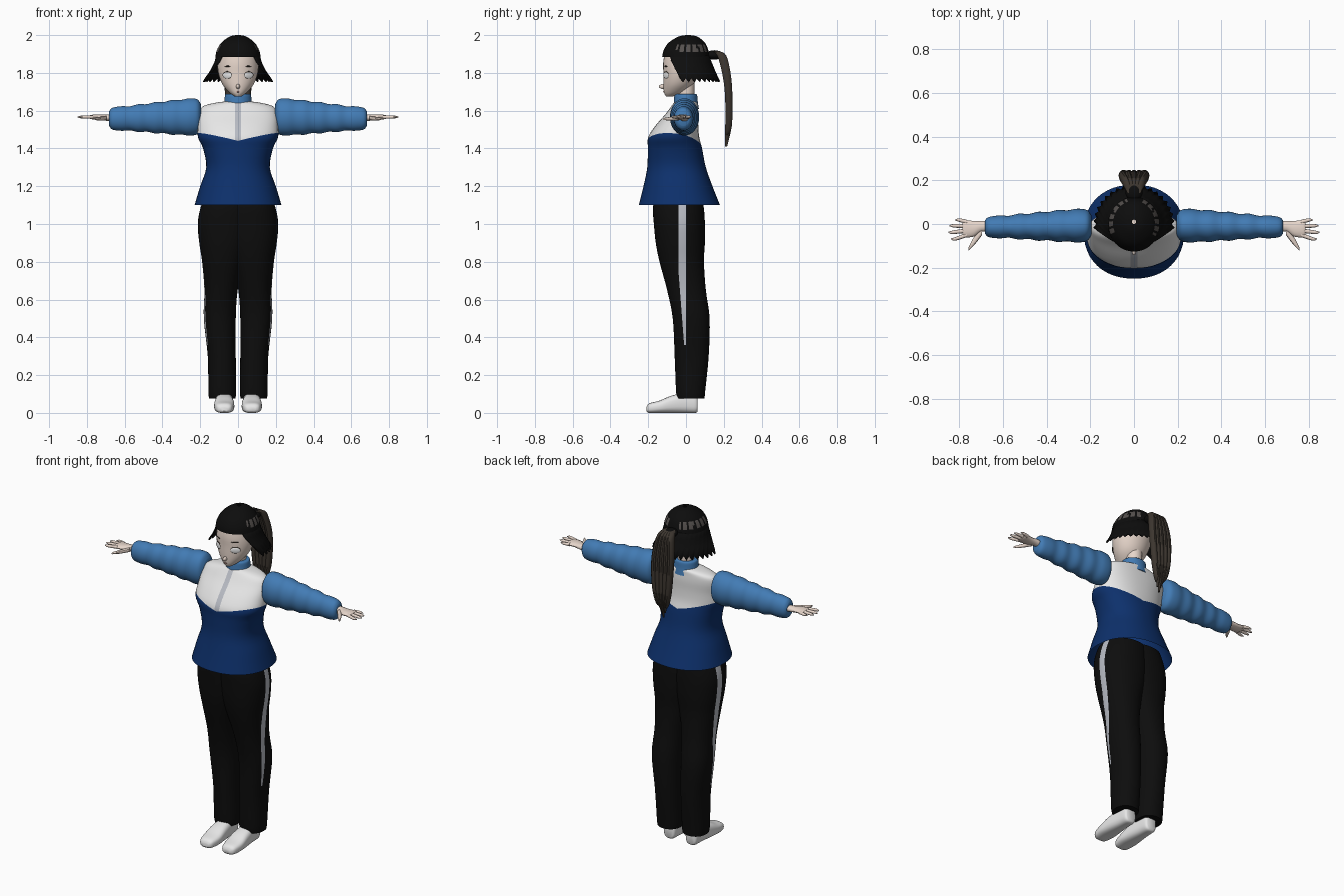
import bpy, bmesh, math
from mathutils import Matrix, Vector

if "Cube" in bpy.data.objects:
    bpy.data.objects.remove(bpy.data.objects["Cube"], do_unlink=True)


def material(name, *rgb):
    m = bpy.data.materials.new(name)
    m.use_nodes = True
    m.diffuse_color = (*rgb, 1)
    bsdf = next(n for n in m.node_tree.nodes if n.type == "BSDF_PRINCIPLED")
    bsdf.inputs["Base Color"].default_value = (*rgb, 1)
    return m


NAVY = material("navy", .004, .03, .15)
BLUE = material("sky blue", .055, .2, .46)
WHITE = material("white", .85, .85, .85)
GREY = material("light grey", .48, .5, .55)
BLACK = material("black", .004, .004, .004)
SKIN = material("skin", .83, .7, .62)
BROWN = material("dark brown", .045, .036, .028)
SHEEN = material("hair sheen", .09, .08, .075)
PINK = material("lip", .5, .25, .22)
made = []


def finish(name, bm, mats, paint=None, mirror=False):
    bmesh.ops.recalc_face_normals(bm, faces=bm.faces)
    for f in bm.faces:
        if paint:
            f.material_index = paint(f.calc_center_median())
    mesh = bpy.data.meshes.new(name)
    bm.to_mesh(mesh)
    bm.free()
    for m in mats:
        mesh.materials.append(m)
    ob = bpy.data.objects.new(name, mesh)
    bpy.context.collection.objects.link(ob)
    if mirror:
        ob.modifiers.new("mirror", "MIRROR").use_mirror_merge = False
    made.append(ob)
    return ob


def smooth_sections(secs, steps):
    # Catmull-Rom interpolation through the measured sections
    out = []
    for i in range(len(secs) - 1):
        p = [Vector(secs[min(max(i + k, 0), len(secs) - 1)]) for k in (-1, 0, 1, 2)]
        for s in range(steps):
            t = s / steps
            out.append(p[1] + .5 * t * (p[2] - p[0] + t * (
                2 * p[0] - 5 * p[1] + 4 * p[2] - p[3] + t * (3 * (p[1] - p[2]) + p[3] - p[0]))))
    return out + [Vector(secs[-1])]


def loft(name, axis, secs, mats, n=32, power=2, caps=True, steps=4,
         cuts=(), paint=None, mirror=False):
    """Section: position on axis, then low and high bounds on the other two axes."""
    bm = bmesh.new()
    rings = []
    order = {"x": (2, 0, 1), "y": (0, 2, 1), "z": (0, 1, 2)}[axis]
    for t, a0, a1, b0, b1 in smooth_sections(secs, steps):
        ring = []
        for i in range(n):
            w = 2 * math.pi * i / n
            c, s = math.cos(w), math.sin(w)
            u = math.copysign(abs(c) ** (2 / power), c)
            v = math.copysign(abs(s) ** (2 / power), s)
            p = ((a0 + a1 + (a1 - a0) * u) / 2, (b0 + b1 + (b1 - b0) * v) / 2, t)
            ring.append(bm.verts.new([p[k] for k in order]))
        rings.append(ring)
    for lo, hi in zip(rings, rings[1:]):
        for i in range(n):
            j = (i + 1) % n
            bm.faces.new((lo[i], lo[j], hi[j], hi[i]))
    if caps:
        bm.faces.new(rings[0])
        bm.faces.new(rings[-1])
    for co, no in cuts:
        bmesh.ops.bisect_plane(bm, geom=bm.verts[:] + bm.edges[:] + bm.faces[:],
                               plane_co=co, plane_no=no)
    return finish(name, bm, mats, paint, mirror)


def sym(*rows):
    # sections centred on x = 0
    return [(z, -w, w, y0, y1) for z, w, y0, y1 in rows]


def blob(name, co, size, mat, turn=0, mirror=False):
    bm = bmesh.new()
    mtx = Matrix.Translation(co) @ Matrix.Rotation(turn, 4, "Z") @ Matrix.Diagonal((*size, 1))
    bmesh.ops.create_uvsphere(bm, u_segments=20, v_segments=12, radius=1, matrix=mtx)
    return finish(name, bm, [mat], mirror=mirror)


# Jacket: navy body, white yoke with a sloping lower edge, grey zip
def jacket_colour(c):
    if c.z - .25 * abs(c.x) + .1 * c.y < 1.42:
        return 0
    return 2 if abs(c.x) < .015 and c.y < -.03 else 1


loft("jacket", "z", sym(
    (1.10, .23, -.25, .18), (1.2, .2, -.225, .14), (1.3, .168, -.205, .105),
    (1.4, .185, -.202, .085), (1.46, .212, -.2, .07), (1.52, .212, -.162, .065),
    (1.58, .208, -.11, .065), (1.62, .19, -.08, .062), (1.64, .13, -.065, .06),
    (1.65, .06, -.05, .05)), [NAVY, WHITE, GREY], n=48, power=2.2, caps=False,
    cuts=[((0, 0, 1.42), (-.25, .1, 1)), ((0, 0, 1.42), (.25, .1, 1)),
          ((.015, 0, 0), (1, 0, 0)), ((-.015, 0, 0), (1, 0, 0))], paint=jacket_colour)
loft("collar", "z", sym((1.61, .078, -.068, .068), (1.65, .072, -.064, .062),
                        (1.685, .068, -.06, .058), (1.688, .055, -.045, .045)), [BLUE])

# Sleeves with soft puffs along the arm
sleeve = [(.195, -.05, .04, 1.5, 1.63), (.215, -.077, .064, 1.475, 1.66),
          (.26, -.085, .07, 1.468, 1.665)]
for i in range(1, 9):
    t = i / 9
    puff = .003 * (-1) ** i
    sleeve.append((.26 + .4 * t, -.085 + .025 * t - puff, .07 - .038 * t + puff,
                   1.468 + .032 * t - puff, 1.665 - .05 * t + puff))
sleeve += [(.665, -.06, .032, 1.5, 1.615), (.682, -.045, .018, 1.52, 1.597)]
loft("sleeve", "x", sleeve, [BLUE], mirror=True)

# Hands
loft("palm", "x", [(.66, -.038, .015, 1.54, 1.582), (.7, -.036, .014, 1.547, 1.58),
                   (.735, -.058, .014, 1.55, 1.58), (.775, -.06, .018, 1.555, 1.578),
                   (.785, -.05, .01, 1.56, 1.574)], [SKIN], n=16, mirror=True)
for finger, y, tip_x, tip_y in (("index", -.05, .838, -.068), ("middle", -.03, .85, -.038),
                                ("ring", -.01, .845, -.008), ("little", .009, .82, .018)):
    loft(finger + "_finger", "x", [
        (.765, y - .01, y + .01, 1.556, 1.576),
        (tip_x - .02, tip_y - .008, tip_y + .008, 1.559, 1.574),
        (tip_x, tip_y - .002, tip_y + .002, 1.564, 1.568)], [SKIN], n=10, mirror=True)
loft("thumb", "x", [(.695, -.05, -.01, 1.55, 1.575), (.73, -.095, -.055, 1.547, 1.568),
                    (.757, -.122, -.106, 1.55, 1.562)], [SKIN], n=10, mirror=True)


# Trousers with a tapering side stripe
def stripe(c):
    return int(c.x > .09 and c.z > .36 and -.04 < c.y < 0 and c.z + 13 * c.y > .23)


loft("trouser_leg", "z", [
    (1.14, -.08, .18, -.165, .085), (1.08, -.08, .2, -.175, .095), (1.0, -.08, .213, -.17, .1),
    (.9, -.06, .205, -.16, .1), (.8, -.03, .19, -.14, .095), (.65, .002, .178, -.1, .105),
    (.5, .012, .181, -.07, .125), (.3, .012, .16, -.06, .12), (.12, .01, .157, -.053, .102),
    (.075, .014, .153, -.047, .098)], [BLACK, GREY], n=40, power=2.2, mirror=True,
    cuts=[((0, -.04, 0), (0, 1, 0)), ((0, 0, 0), (0, 1, 0)), ((0, 0, .36), (0, 0, 1)),
          ((0, 0, .23), (0, 13, 1))], paint=stripe)

# Shoes
loft("shoe", "y", [
    (-.21, .05, .095, .01, .03), (-.195, .032, .115, 0, .05), (-.14, .02, .126, 0, .065),
    (-.08, .022, .124, 0, .09), (0, .03, .115, 0, .108), (.05, .035, .11, 0, .1),
    (.062, .045, .1, .01, .08)], [WHITE], n=28, power=2.8, mirror=True)

# Head and face
loft("neck", "z", sym((1.62, .045, -.045, .045), (1.76, .045, -.045, .045)), [SKIN])
loft("head", "z", sym(
    (1.675, .015, -.105, -.07), (1.695, .045, -.116, -.01), (1.74, .083, -.12, .04),
    (1.8, .105, -.12, .07), (1.86, .108, -.12, .09), (1.92, .098, -.105, .09),
    (1.96, .06, -.06, .06)), [SKIN])
blob("nose", (0, -.12, 1.728), (.01, .023, .013), SKIN)
blob("mouth", (0, -.117, 1.7), (.011, .004, .003), PINK)
blob("eye_rim", (.057, -.105, 1.789), (.029, .003, .02), BROWN, .55, True)
blob("eye_white", (.057, -.106, 1.787), (.027, .0045, .017), WHITE, .55, True)
blob("eyebrow", (.055, -.106, 1.835), (.022, .003, .003), BROWN, .55, True)


# Hair: cap with streaks of sheen
def sheen(c):
    streak = int(math.atan2(c.x, c.y) * 9 + 40) % 3
    return int(1.91 < c.z < 1.95 and c.y > -.05 and abs(c.x) > .03 and streak > 0)


loft("hair_cap", "z", sym(
    (2.0, .01, .0, .02), (1.992, .045, -.04, .06), (1.96, .088, -.092, .1),
    (1.92, .112, -.118, .118), (1.885, .12, -.126, .125)), [BLACK, SHEEN],
    n=64, caps=False, paint=sheen)

# Hair: flared bob with a jagged lower edge, open at the face
bm = bmesh.new()
rows = []
levels = ((1.91, .113, .118, 2.4), (1.86, .124, .135, 2.2),
          (1.81, .148, .155, 1.95), (1.765, .18, .175, 1.75))
for k, (z, rx, ry, reach) in enumerate(levels):
    row = []
    for i in range(41):
        a = reach * (i / 20 - 1)
        jag = (i % 2 - .5) * k
        r = 1 + .025 * jag
        row.append(bm.verts.new((rx * r * math.sin(a), ry * r * math.cos(a), z - .007 * jag)))
    rows.append(row)
for hi, lo in zip(rows, rows[1:]):
    for i in range(40):
        bm.faces.new((hi[i], hi[i + 1], lo[i + 1], lo[i]))
bob = finish("hair_bob", bm, [BLACK])
bob.modifiers.new("thickness", "SOLIDIFY").thickness = .008

# Ponytail of overlapping strands
blob("ponytail_tie", (0, .15, 1.895), (.04, .045, .025), BLACK)
for i in range(-2, 3):
    def strand(z, spread, half, y0, y1):
        return (z, i * spread - half, i * spread + half, y0, y1)
    tip = 1.41 + .03 * abs(i)
    loft(f"ponytail_strand_{i + 3}", "z", [
        strand(1.915, .012, .012, .14, .18), strand(1.89, .018, .016, .165, .215),
        strand(1.8, .025, .018, .19, .237), strand(1.7, .026, .018, .204, .246),
        strand(1.58, .022, .017, .208, .247), strand(1.5, .015, .012, .206, .24),
        strand(tip, .01, .003, .205, .218)], [BROWN], n=10)

bpy.ops.object.select_all(action="DESELECT")
for ob in made:
    ob.select_set(True)
bpy.context.view_layer.objects.active = made[0]
bpy.ops.object.shade_smooth_by_angle(angle=math.radians(40))
